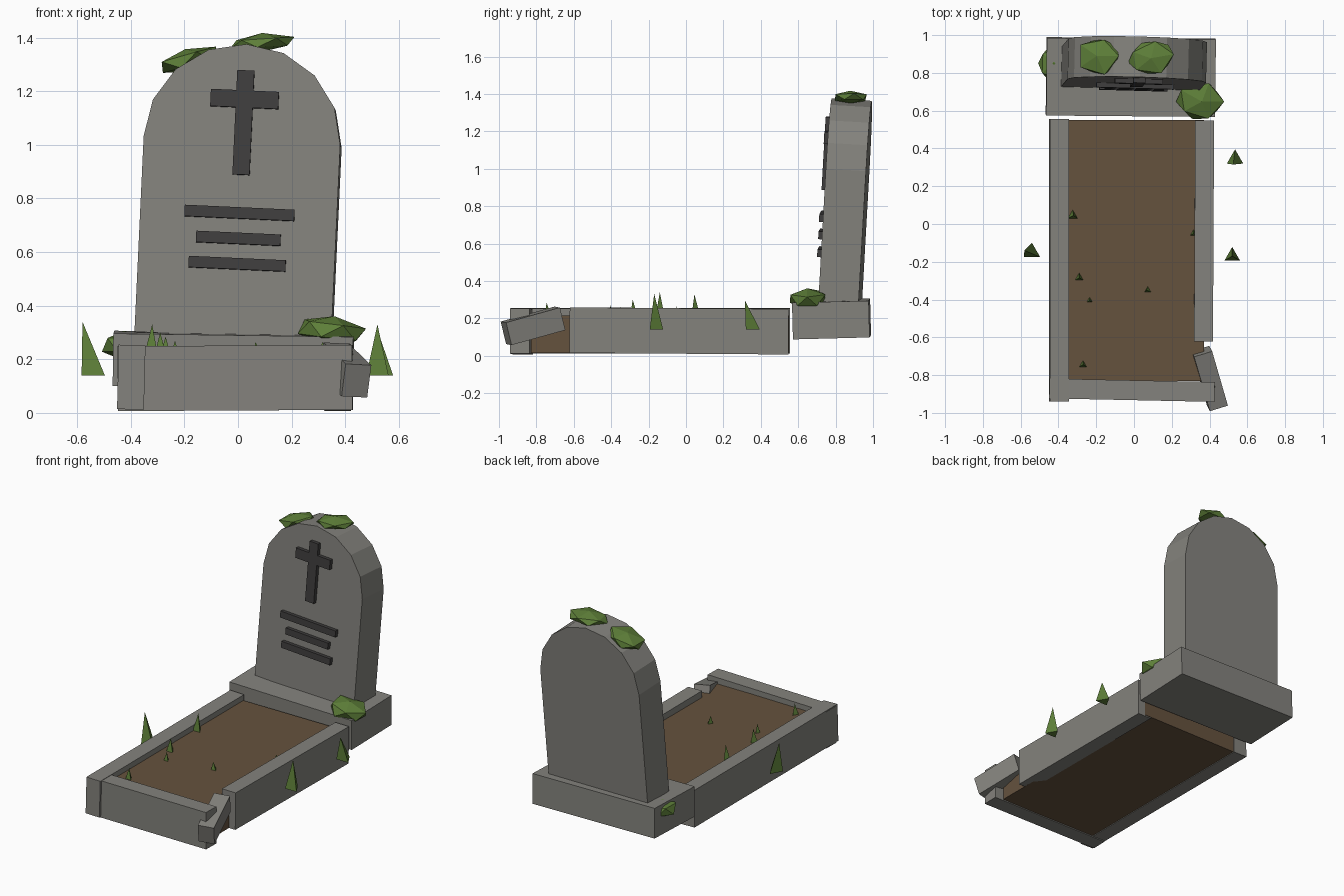
import bpy, bmesh, random
from math import sin, cos, pi, radians
from mathutils import Vector, Matrix, Euler

if "Cube" in bpy.data.objects:
    bpy.data.objects.remove(bpy.data.objects["Cube"])

random.seed(4)


def material(name, rgb):
    m = bpy.data.materials.new(name)
    m.diffuse_color = (*rgb, 1)
    m.use_nodes = True
    m.node_tree.nodes["Principled BSDF"].inputs["Base Color"].default_value = m.diffuse_color
    return m


STONE = material("stone", (0.23, 0.225, 0.205))
DARK = material("dark_inlay", (0.05, 0.048, 0.048))
SOIL = material("soil", (0.13, 0.085, 0.048))
GREEN = material("moss_green", (0.11, 0.21, 0.04))


def rot(deg):
    return Euler([radians(d) for d in deg]).to_matrix().to_4x4()


def finish(name, bm, mat, matrix=Matrix()):
    bmesh.ops.transform(bm, matrix=matrix, verts=bm.verts)
    bmesh.ops.recalc_face_normals(bm, faces=bm.faces)
    me = bpy.data.meshes.new(name)
    bm.to_mesh(me)
    bm.free()
    me.materials.append(mat)
    ob = bpy.data.objects.new(name, me)
    bpy.context.collection.objects.link(ob)
    return ob


def box(name, centre, size, deg=(0, 0, 0), mat=STONE, parent=Matrix()):
    bm = bmesh.new()
    bmesh.ops.create_cube(bm, size=1)
    bmesh.ops.scale(bm, vec=size, verts=bm.verts)
    finish(name, bm, mat, parent @ Matrix.Translation(centre) @ rot(deg))


def moss(name, centre, radii, deg=(0, 0, 0)):
    bm = bmesh.new()
    bmesh.ops.create_icosphere(bm, subdivisions=1, radius=1)
    for v in bm.verts:
        v.co *= random.uniform(0.9, 1.12)
    bmesh.ops.scale(bm, vec=radii, verts=bm.verts)
    finish(name, bm, GREEN, Matrix.Translation(centre) @ rot(deg))


def grass(name, x, y, z, r, h, lean):
    # three-sided spike with its tip shifted by lean
    bm = bmesh.new()
    base = [bm.verts.new((x + r * cos(a), y + r * sin(a), z))
            for a in (pi / 2, pi * 7 / 6, pi * 11 / 6)]
    tip = bm.verts.new((x + lean[0], y + lean[1], z + h))
    bm.faces.new(base)
    for i in range(3):
        bm.faces.new((base[i], base[(i + 1) % 3], tip))
    finish(name, bm, GREEN)


# plinth under the headstone
box("plinth", (-0.017, 0.778, 0.197), (0.895, 0.41, 0.196), (1.5, 0.8, -0.5))

# leaning arched headstone
LEAN = Matrix.Translation((-0.016, 0.825, 0.3)) @ rot((-3.3, 2.6, -1.6))
W, SPRING, RISE, T = 0.367, 0.712, 0.36, 0.215
outline = [(-W, -0.02), (W, -0.02)]
outline += [(W * cos(pi * i / 8), SPRING + RISE * sin(pi * i / 8)) for i in range(9)]
bm = bmesh.new()
face = bm.faces.new([bm.verts.new((x, -T / 2, z)) for x, z in outline])
ext = bmesh.ops.extrude_face_region(bm, geom=[face], use_keep_orig=True)
bmesh.ops.translate(bm, vec=(0, T, 0),
                    verts=[v for v in ext["geom"] if isinstance(v, bmesh.types.BMVert)])
finish("headstone", bm, STONE, LEAN)

# raised cross and inscription bars
reliefs = [("cross_upright", 0.003, 0.778, 0.064, 0.39), ("cross_arm", 0.003, 0.866, 0.254, 0.064),
           ("bar_top", 0.004, 0.44, 0.41, 0.042), ("bar_middle", 0.004, 0.345, 0.315, 0.042),
           ("bar_bottom", 0.004, 0.25, 0.362, 0.042)]
for name, x, z, w, h in reliefs:
    box(name, (x, -T / 2 - 0.005, z), (w, 0.04, h), mat=DARK, parent=LEAN)

# curbs around the bed, with the broken corner piece
box("curb_left", (-0.398, -0.192, 0.133), (0.1, 1.495, 0.24), (0, 1.5, 0))
box("curb_right", (0.37, -0.037, 0.133), (0.1, 1.17, 0.243), (-0.4, 0.5, -0.3))
box("curb_front", (-0.01, -0.88, 0.13), (0.875, 0.105, 0.242), (0, -0.3, -1.2))
box("broken_block", (0.4, -0.818, 0.16), (0.1, 0.31, 0.125), (15, 3, 17))

# soil bed
box("soil", (0.01, -0.14, 0.115), (0.72, 1.38, 0.2), mat=SOIL)

# moss clumps
moss("moss_top_left", (-0.185, 0.89, 1.315), (0.125, 0.105, 0.045), (0, -16, 0))
moss("moss_top", (0.092, 0.878, 1.38), (0.128, 0.095, 0.034), (0, -3, 10))
moss("moss_plinth_right", (0.352, 0.648, 0.305), (0.135, 0.105, 0.058), (0, 8, 0))
moss("moss_plinth_left", (-0.425, 0.852, 0.255), (0.085, 0.1, 0.055))

# grass spikes: x, y, base z, radius, height, lean of the tip
blades = [(-0.54, -0.15, 0.14, 0.05, 0.2, (-0.04, 0.01)), (0.52, -0.17, 0.14, 0.048, 0.19, (0, 0)),
          (0.535, 0.345, 0.14, 0.05, 0.155, (-0.01, -0.03)), (-0.325, 0.045, 0.2, 0.033, 0.13, (0.005, 0)),
          (-0.29, -0.285, 0.2, 0.03, 0.1, (0, 0)), (-0.235, -0.405, 0.2, 0.022, 0.07, (0, 0)),
          (0.075, -0.35, 0.2, 0.025, 0.065, (-0.01, 0)), (0.315, -0.05, 0.2, 0.025, 0.065, (0, 0)),
          (-0.27, -0.745, 0.2, 0.027, 0.085, (0, 0))]
for i, b in enumerate(blades):
    grass(f"grass_blade_{i + 1}", *b)
